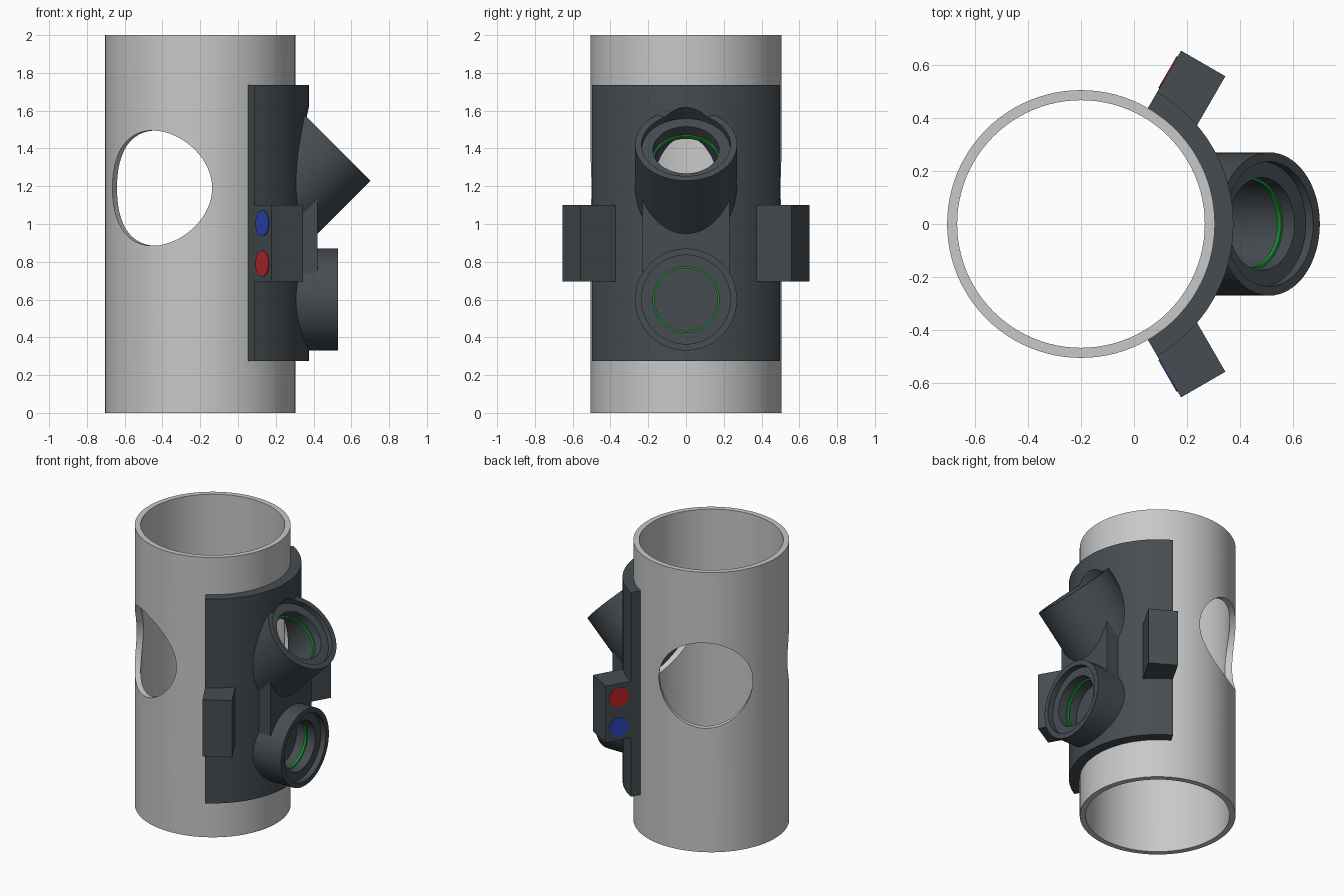
import bpy, bmesh, math
from mathutils import Matrix, Vector

cube = bpy.data.objects.get("Cube")
if cube:
    bpy.data.objects.remove(cube, do_unlink=True)

AXIS_X = -0.2               # pipe axis
R_OUT, R_IN, R_SADDLE = 0.505, 0.467, 0.575
R_PORT, R_SOCKET, R_BORE = 0.27, 0.235, 0.175


def material(name, rgb):
    m = bpy.data.materials.new(name)
    m.use_nodes = True
    m.diffuse_color = (*rgb, 1)
    m.node_tree.nodes["Principled BSDF"].inputs["Base Color"].default_value = (*rgb, 1)
    return m


GREY = material("light grey", (0.58, 0.58, 0.58))
DARK = material("dark slate", (0.060, 0.073, 0.083))
GREEN = material("seal green", (0.012, 0.25, 0.032))
RED = material("marker red", (0.50, 0.019, 0.023))
BLUE = material("marker blue", (0.026, 0.061, 0.47))


def finish(name, bm, mat):
    bmesh.ops.recalc_face_normals(bm, faces=bm.faces)
    mesh = bpy.data.meshes.new(name)
    bm.to_mesh(mesh)
    bm.free()
    mesh.materials.append(mat)
    obj = bpy.data.objects.new(name, mesh)
    bpy.context.collection.objects.link(obj)
    return obj


def cylinder(name, r, start, end, mat=DARK, seg=96):
    a, b = Vector(start), Vector(end)
    turn = (b - a).to_track_quat('Z', 'Y').to_matrix().to_4x4()
    bm = bmesh.new()
    bmesh.ops.create_cone(bm, cap_ends=True, segments=seg, radius1=r, radius2=r,
                          depth=(b - a).length,
                          matrix=Matrix.Translation((a + b) / 2) @ turn)
    return finish(name, bm, mat)


def box(name, lo, hi, frame=Matrix()):
    lo, hi = Vector(lo), Vector(hi)
    bm = bmesh.new()
    bmesh.ops.create_cube(bm, size=1, matrix=frame @ Matrix.Translation((lo + hi) / 2)
                          @ Matrix.Diagonal((*(hi - lo), 1)))
    return finish(name, bm, DARK)


def combine(obj, tool, operation):
    mod = obj.modifiers.new("combine", 'BOOLEAN')
    mod.operation, mod.object, mod.solver = operation, tool, 'EXACT'
    bpy.context.view_layer.objects.active = obj
    bpy.ops.object.modifier_apply(modifier=mod.name)
    bpy.data.objects.remove(tool, do_unlink=True)


def smooth(obj):
    bpy.ops.object.select_all(action='DESELECT')
    obj.select_set(True)
    bpy.context.view_layer.objects.active = obj
    bpy.ops.object.shade_smooth_by_angle(angle=math.radians(30))


def radial(angle):
    # frame on the pipe axis whose x points along the given heading
    return Matrix.Translation((AXIS_X, 0, 0)) @ Matrix.Rotation(math.radians(angle), 4, 'Z')


# Pipe with three round holes spaced evenly around it
pipe = cylinder("pipe", R_OUT, (AXIS_X, 0, 0), (AXIS_X, 0, 2), GREY)
combine(pipe, cylinder("pipe_bore", R_IN, (AXIS_X, 0, -0.1), (AXIS_X, 0, 2.1), GREY), 'DIFFERENCE')
for angle in (0, 120, 240):
    f = radial(angle)
    hole = cylinder("hole", 0.305, f @ Vector((0.1, 0, 1.19)), f @ Vector((0.8, 0, 1.19)), GREY)
    combine(pipe, hole, 'DIFFERENCE')
smooth(pipe)

# Saddle: a solid wedge, hollowed to the pipe radius later
bm = bmesh.new()
ring = [bm.verts.new((AXIS_X, 0, 0.275))]
for i in range(-16, 17):
    a = math.radians(i * 3.75)
    ring.append(bm.verts.new((AXIS_X + R_SADDLE * math.cos(a), R_SADDLE * math.sin(a), 0.275)))
base = bm.faces.new(ring)
top = bmesh.ops.extrude_face_region(bm, geom=[base])["geom"]
bmesh.ops.translate(bm, vec=(0, 0, 1.46), verts=[v for v in top if isinstance(v, bmesh.types.BMVert)])
saddle = finish("saddle_with_ports", bm, DARK)

# Ports: mouth centre, outward direction, body length, bore depth
tilt = Vector((1, 0, 1)).normalized()
PORTS = {
    "upper": (Vector((0.51, 0, 1.42)), tilt, 0.6, 0.8),
    "lower": (Vector((0.53, 0, 0.6)), Vector((1, 0, 0)), 0.4, 0.19),
}
for mouth, out, length, _ in PORTS.values():
    combine(saddle, cylinder("port", R_PORT, mouth - out * length, mouth), 'UNION')

# Web joining the ports
combine(saddle, box("web", (0.1, -0.23, 0.62), (0.42, 0.23, 1.13)), 'UNION')

# Side blocks flush with the saddle edges
for side in (-1, 1):
    lo, hi = sorted((0, -0.193 * side))
    block = box("side_block", (0.42, lo, 0.695), (0.755, hi, 1.1), radial(60 * side))
    combine(saddle, block, 'UNION')

# Hollow the saddle, then cut the sockets and bores
combine(saddle, cylinder("hollow", R_OUT, (AXIS_X, 0, -0.1), (AXIS_X, 0, 2.1)), 'DIFFERENCE')
for mouth, out, _, depth in PORTS.values():
    combine(saddle, cylinder("socket", R_SOCKET, mouth - out * 0.04, mouth + out * 0.4), 'DIFFERENCE')
    combine(saddle, cylinder("bore", R_BORE, mouth - out * depth, mouth + out * 0.1), 'DIFFERENCE')
smooth(saddle)

# Seal rings inside the bores
for name, (mouth, out, _, _) in PORTS.items():
    centre = mouth - out * 0.113
    seal = cylinder(name + "_seal_ring", R_BORE + 0.002, centre - out * 0.01, centre + out * 0.01, GREEN)
    combine(seal, cylinder("seal_cut", 0.166, centre - out * 0.1, centre + out * 0.1, GREEN), 'DIFFERENCE')
    smooth(seal)

# Round markers on the outer sides of the blocks, colours swapped front to back
for side, place, low, high in ((-1, "front", RED, BLUE), (1, "back", BLUE, RED)):
    f = radial(60 * side)
    for level, z, mat in (("lower", 0.79, low), ("upper", 1.005, high)):
        marker = cylinder(f"{place}_{level}_marker", 0.069, f @ Vector((0.66, 0, z)),
                          f @ Vector((0.66, 0.004 * side, z)), mat, 48)
        smooth(marker)
